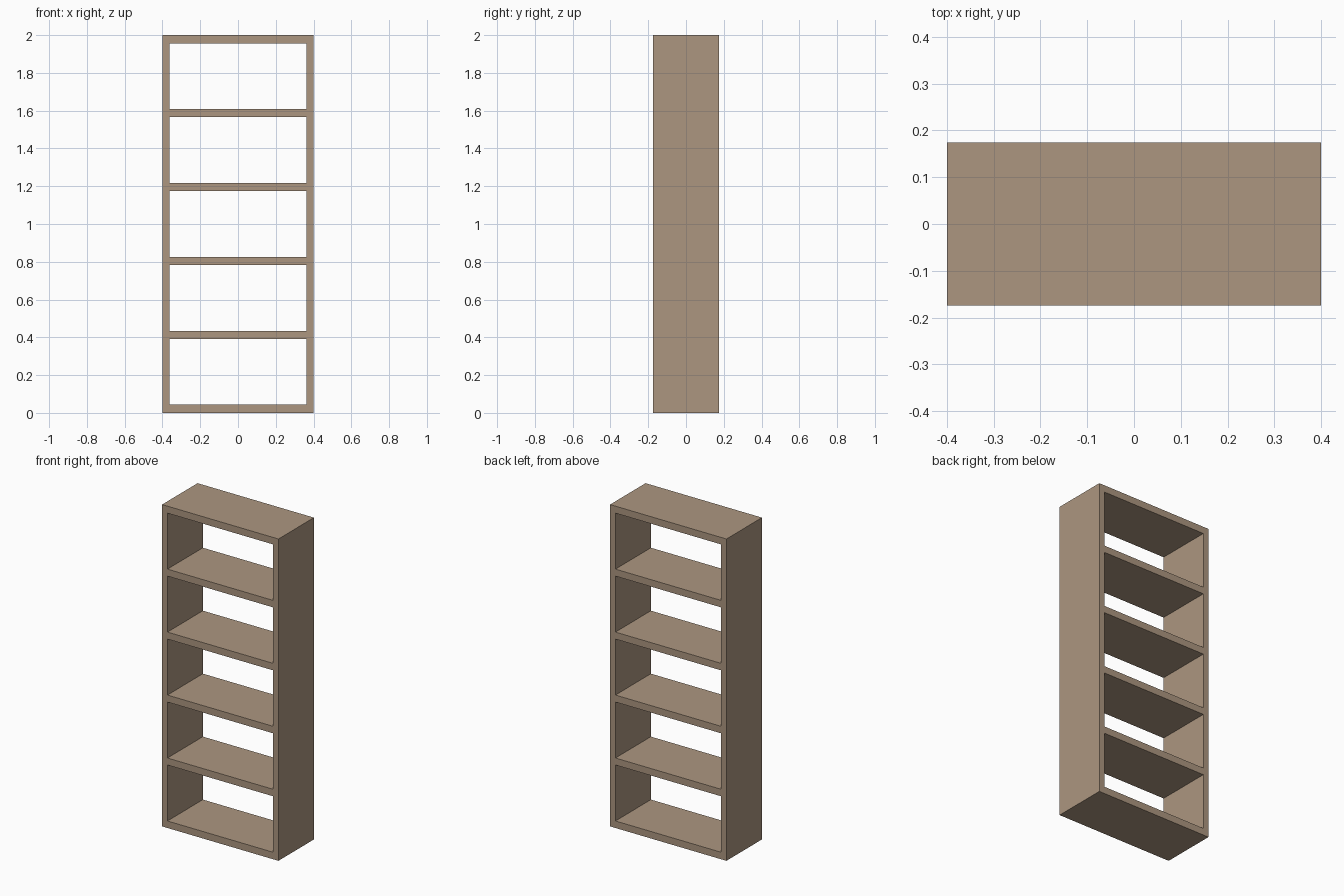
import bpy
import bmesh

default_cube = bpy.data.objects.get("Cube")
if default_cube:
    bpy.data.objects.remove(default_cube, do_unlink=True)

WIDTH, DEPTH, HEIGHT = 0.8, 0.348, 2.0
SIDE = 0.037           # thickness of the side panels
BOARD = 0.0435         # thickness of the shelf boards
BAYS = 5

wood = bpy.data.materials.new("light brown wood")
wood.use_nodes = True
colour = (0.413, 0.305, 0.216, 1.0)
wood.diffuse_color = colour
wood.node_tree.nodes["Principled BSDF"].inputs["Base Color"].default_value = colour

# Front outline: columns are side, bay, side; rows alternate board and opening
pitch = (HEIGHT - BOARD) / BAYS
xs = [-WIDTH / 2, SIDE - WIDTH / 2, WIDTH / 2 - SIDE, WIDTH / 2]
zs = [i * pitch + edge for i in range(BAYS + 1) for edge in (0, BOARD)]

bm = bmesh.new()
grid = [[bm.verts.new((x, -DEPTH / 2, z)) for x in xs] for z in zs]
for row in range(len(zs) - 1):
    for col in range(len(xs) - 1):
        if col == 1 and row % 2 == 1:
            continue   # open bay, no back panel
        low, high = grid[row], grid[row + 1]
        bm.faces.new((low[col], low[col + 1], high[col + 1], high[col]))

# Extrude the frame to full depth, keeping the front faces
extruded = bmesh.ops.extrude_face_region(bm, geom=bm.faces[:], use_keep_orig=True)
back = [g for g in extruded["geom"] if isinstance(g, bmesh.types.BMVert)]
bmesh.ops.translate(bm, verts=back, vec=(0, DEPTH, 0))
bmesh.ops.recalc_face_normals(bm, faces=bm.faces[:])

mesh = bpy.data.meshes.new("bookcase_frame")
bm.to_mesh(mesh)
bm.free()
mesh.materials.append(wood)
frame = bpy.data.objects.new("bookcase_frame", mesh)
bpy.context.collection.objects.link(frame)
